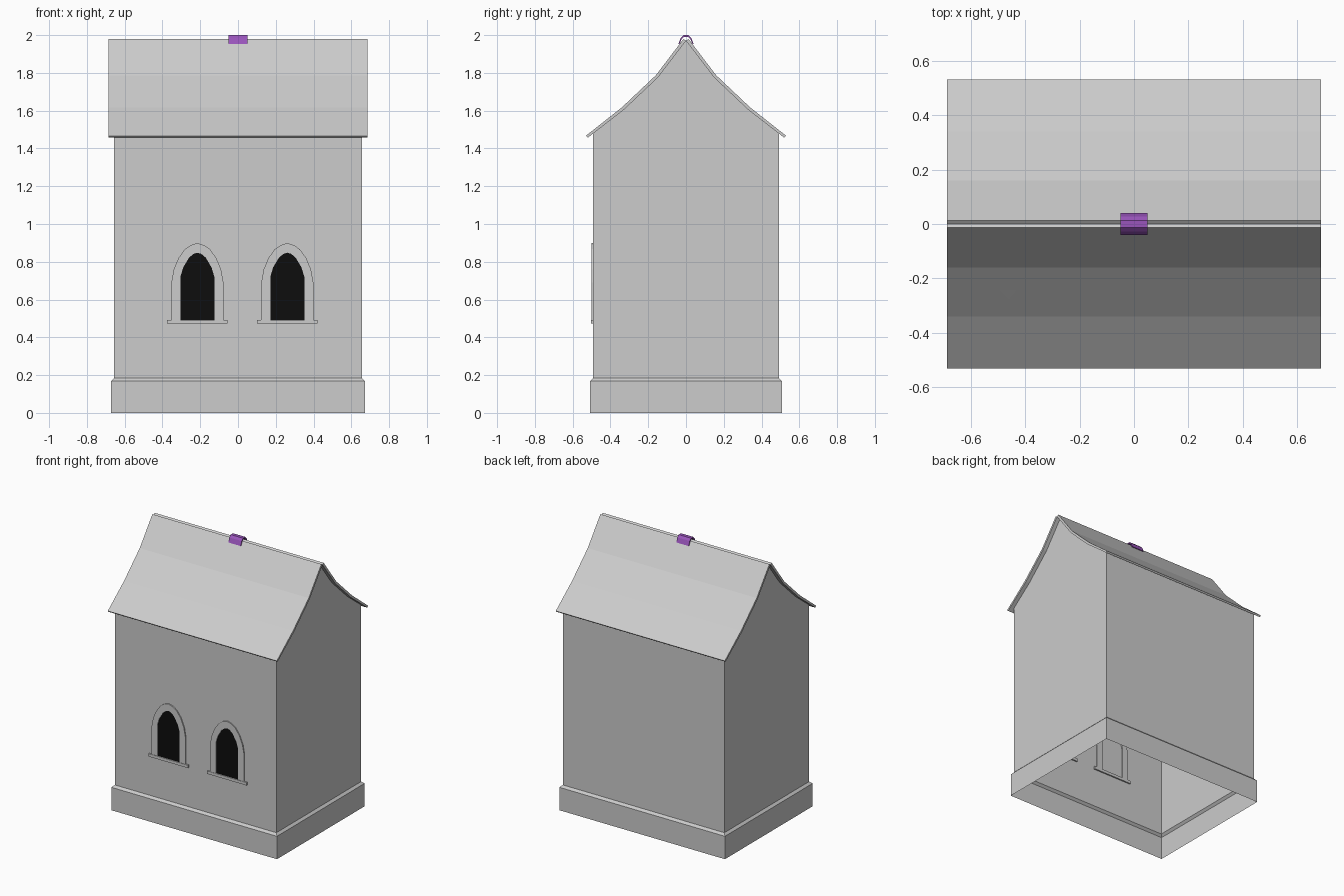
import bpy
import bmesh

cube = bpy.data.objects.get("Cube")
if cube:
    bpy.data.objects.remove(cube, do_unlink=True)


def material(name, rgb):
    mat = bpy.data.materials.new(name)
    mat.use_nodes = True
    mat.diffuse_color = (*rgb, 1)
    mat.node_tree.nodes["Principled BSDF"].inputs["Base Color"].default_value = (*rgb, 1)
    return mat


stone = material("stone grey", (0.604, 0.604, 0.604))
purple = material("ridge purple", (0.32, 0.09, 0.50))
black = material("window black", (0.004, 0.004, 0.004))


def finish(name, bm, mat):
    bmesh.ops.recalc_face_normals(bm, faces=bm.faces)
    mesh = bpy.data.meshes.new(name)
    bm.to_mesh(mesh)
    bm.free()
    mesh.materials.append(mat)
    obj = bpy.data.objects.new(name, mesh)
    bpy.context.collection.objects.link(obj)
    return obj


def prism(name, outline, start, end, place, mat):
    """Extrude a 2D outline from start to end; place maps (u, v, depth) to xyz."""
    bm = bmesh.new()
    caps = [[bm.verts.new(place(u, v, d)) for u, v in outline] for d in (start, end)]
    for cap in caps:
        bm.faces.new(cap)
    for i in range(len(outline)):
        j = (i + 1) % len(outline)
        bm.faces.new((caps[0][i], caps[0][j], caps[1][j], caps[1][i]))
    return finish(name, bm, mat)


def along_x(u, v, d):
    return (d, u, v)


def along_y(u, v, d):
    return (u, d, v)


def mirrored(half):
    """Complete a half outline that runs from its base up to the middle."""
    return half + [(-u, v) for u, v in reversed(half) if u > 0]


# Roof section, ridge to eave
roof_inner = [(0, 1.97), (0.149, 1.775), (0.33, 1.604), (0.52, 1.457)]
roof_outer = [(0.013, 1.98), (0.16, 1.787), (0.34, 1.617), (0.53, 1.467)]

# Walls and plinth: one hollow shell, open underneath
WALL_X, WALL_Y, EAVE = 0.656, 0.492, 1.479
bm = bmesh.new()
rings = []
for grow, z in ((0.016, 0), (0.016, 0.168), (0, 0.184), (0, EAVE)):
    x, y = WALL_X + grow, WALL_Y + grow
    rings.append([bm.verts.new((sx * x, sy * y, z))
                  for sx, sy in ((-1, -1), (1, -1), (1, 1), (-1, 1))])
for low, high in zip(rings, rings[1:]):
    for i in range(4):
        j = (i + 1) % 4
        bm.faces.new((low[i], low[j], high[j], high[i]))
# Curved gables follow the underside of the roof
top = rings[-1]
gable = mirrored(list(reversed(roof_inner[:3])))
for corners, x in (((top[1], top[2]), WALL_X), ((top[0], top[3]), -WALL_X)):
    bm.faces.new([*corners] + [bm.verts.new((x, y, z)) for y, z in gable])
finish("walls", bm, stone)

# Two roof slabs meeting in a small notch at the ridge
for side, label in ((-1, "front"), (1, "back")):
    section = [(side * y, z) for y, z in roof_inner + roof_outer[::-1]]
    prism(label + "_roof", section, -0.686, 0.686, along_x, stone)

# Ridge cap, a thin bent shell
cap_outer = mirrored([(0.041, 1.953), (0.028, 1.985), (0.013, 2.0)])
cap_inner = mirrored([(0.034, 1.953), (0.023, 1.979), (0.010, 1.991)])
prism("ridge_cap", cap_outer + cap_inner[::-1], -0.05, 0.05, along_x, purple)

# Small loose roof chip lying on the front slope
bm = bmesh.new()
bm.faces.new([bm.verts.new(p) for p in
              ((-0.49, -0.245, 1.709), (-0.46, -0.275, 1.681), (-0.435, -0.245, 1.709))])
finish("roof_chip", bm, stone)

# Pointed windows: frame, sill and dark pane
arch_outer = mirrored([(0.138, 0.493), (0.138, 0.69), (0.125, 0.76), (0.1, 0.82),
                       (0.066, 0.867), (0.035, 0.888), (0, 0.899)])
arch_inner = mirrored([(0.09, 0.493), (0.09, 0.72), (0.075, 0.77), (0.044, 0.822),
                       (0.02, 0.842), (0, 0.848)])
sill = [(-0.16, 0.472), (0.16, 0.472), (0.16, 0.493), (-0.16, 0.493)]
for label, cx in (("right", -0.215), ("left", 0.261)):
    def at_window(u, v, d):
        return along_y(u + cx, v, d)

    prism(label + "_window_frame", arch_outer + arch_inner[::-1],
          -0.5, -0.484, at_window, stone)
    prism(label + "_window_sill", sill, -0.503, -0.482, at_window, stone)
    prism(label + "_window_pane", arch_inner, -0.495, -0.4925, at_window, black)
